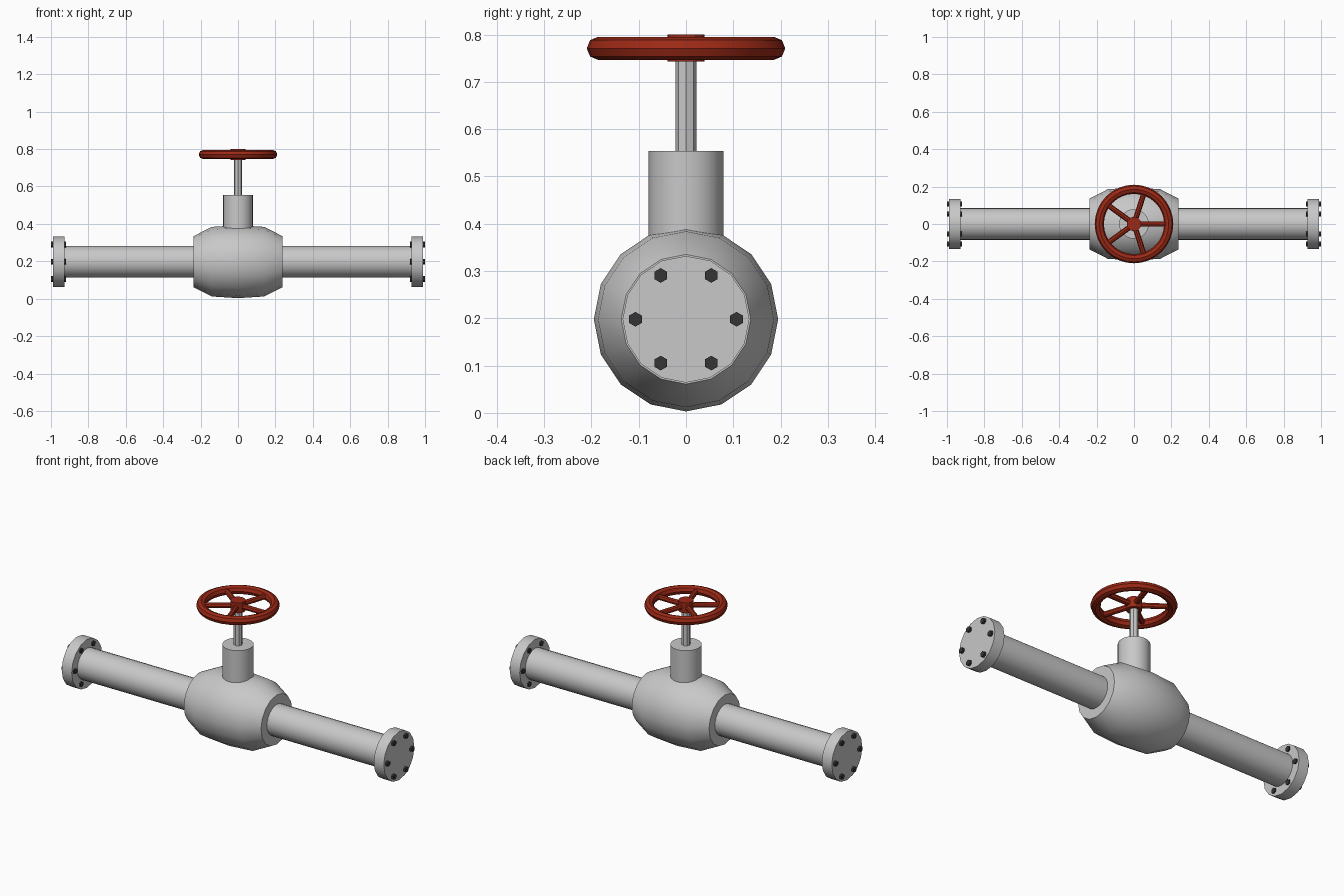
import bpy, bmesh
from math import pi, cos, sin
from mathutils import Matrix, Vector

cube = bpy.data.objects.get("Cube")
if cube:
    bpy.data.objects.remove(cube, do_unlink=True)

AXIS_Z = 0.198    # pipe centre line
WHEEL_Z = 0.771   # handwheel centre


def material(name, rgb, rough=0.5):
    m = bpy.data.materials.new(name)
    m.use_nodes = True
    m.diffuse_color = (*rgb, 1)
    bsdf = m.node_tree.nodes["Principled BSDF"]
    bsdf.inputs["Base Color"].default_value = (*rgb, 1)
    bsdf.inputs["Roughness"].default_value = rough
    return m


GREY = material("light grey metal", (0.58, 0.58, 0.58))
RED = material("red paint", (0.33, 0.022, 0.008))
DARK = material("dark bolt steel", (0.035, 0.035, 0.035))

ALONG_X = Matrix(((0, 0, 1), (1, 0, 0), (0, 1, 0))).to_4x4()   # local z -> x
PIPE = Matrix.Translation((0, 0, AXIS_Z)) @ ALONG_X


def lathe(name, profile, sides, mat, frame=Matrix(), closed=False):
    """Revolve (radius, height) points round local z; cap the ends unless closed."""
    bm = bmesh.new()
    rings = []
    for r, h in profile:
        rings.append([bm.verts.new(frame @ Vector((r * cos(2 * pi * i / sides),
                                                   r * sin(2 * pi * i / sides), h)))
                      for i in range(sides)])
    pairs = list(zip(rings, rings[1:]))
    if closed:
        pairs.append((rings[-1], rings[0]))
    else:
        bm.faces.new(rings[0])
        bm.faces.new(rings[-1])
    for a, b in pairs:
        for i in range(sides):
            j = (i + 1) % sides
            bm.faces.new((a[i], a[j], b[j], b[i]))
    bmesh.ops.recalc_face_normals(bm, faces=bm.faces)
    mesh = bpy.data.meshes.new(name)
    bm.to_mesh(mesh)
    bm.free()
    mesh.materials.append(mat)
    ob = bpy.data.objects.new(name, mesh)
    bpy.context.collection.objects.link(ob)
    bpy.ops.object.select_all(action='DESELECT')
    ob.select_set(True)
    bpy.context.view_layer.objects.active = ob
    bpy.ops.object.shade_smooth_by_angle(angle=pi / 6)
    return ob


def rod(name, radius, start, end, sides, mat, frame=Matrix()):
    return lathe(name, [(radius, start), (radius, end)], sides, mat, frame)


# Valve body: barrel with flat ends
half = [(0.186, 0.14), (0.137, 0.237)]
profile = [(r, -x) for r, x in reversed(half)] + [(0.195, 0)] + half
lathe("valve_body", profile, 16, GREY, PIPE)

# Pipes, end flanges and their bolts
for side, sign in (("left", 1), ("right", -1)):
    rod(side + "_pipe", 0.085, sign * 0.2, sign * 0.95, 24, GREY, PIPE)
    rod(side + "_flange", 0.134, sign * 0.927, sign * 0.988, 16, GREY, PIPE)
    for k in range(6):
        a = k * pi / 3
        place = Matrix.Translation((0, 0.107 * cos(a), 0.107 * sin(a)))
        turn = Matrix.Rotation(pi / 6, 4, 'Z')
        rod(f"{side}_bolt_{k + 1}", 0.0155, sign * 0.92, sign * 1.0, 6, DARK,
            place @ PIPE @ turn)

# Bonnet and stem
rod("bonnet", 0.079, 0.3, 0.554, 24, GREY)
rod("stem", 0.0225, 0.5, WHEEL_Z, 8, GREY)

# Handwheel: rim, hub and five spokes
section = [(0.1855 + 0.0245 * cos(k * pi / 4), 0.0245 * sin(k * pi / 4)) for k in range(8)]
wheel = Matrix.Translation((0, 0, WHEEL_Z))
lathe("wheel_rim", section, 32, RED, wheel, closed=True)
rod("wheel_hub", 0.039, 0.743, 0.8, 12, RED)
for k in range(5):
    spin = Matrix.Rotation(k * 2 * pi / 5, 4, 'Z')
    rod(f"wheel_spoke_{k + 1}", 0.0145, 0.02, 0.18, 8, RED, wheel @ spin @ ALONG_X)
